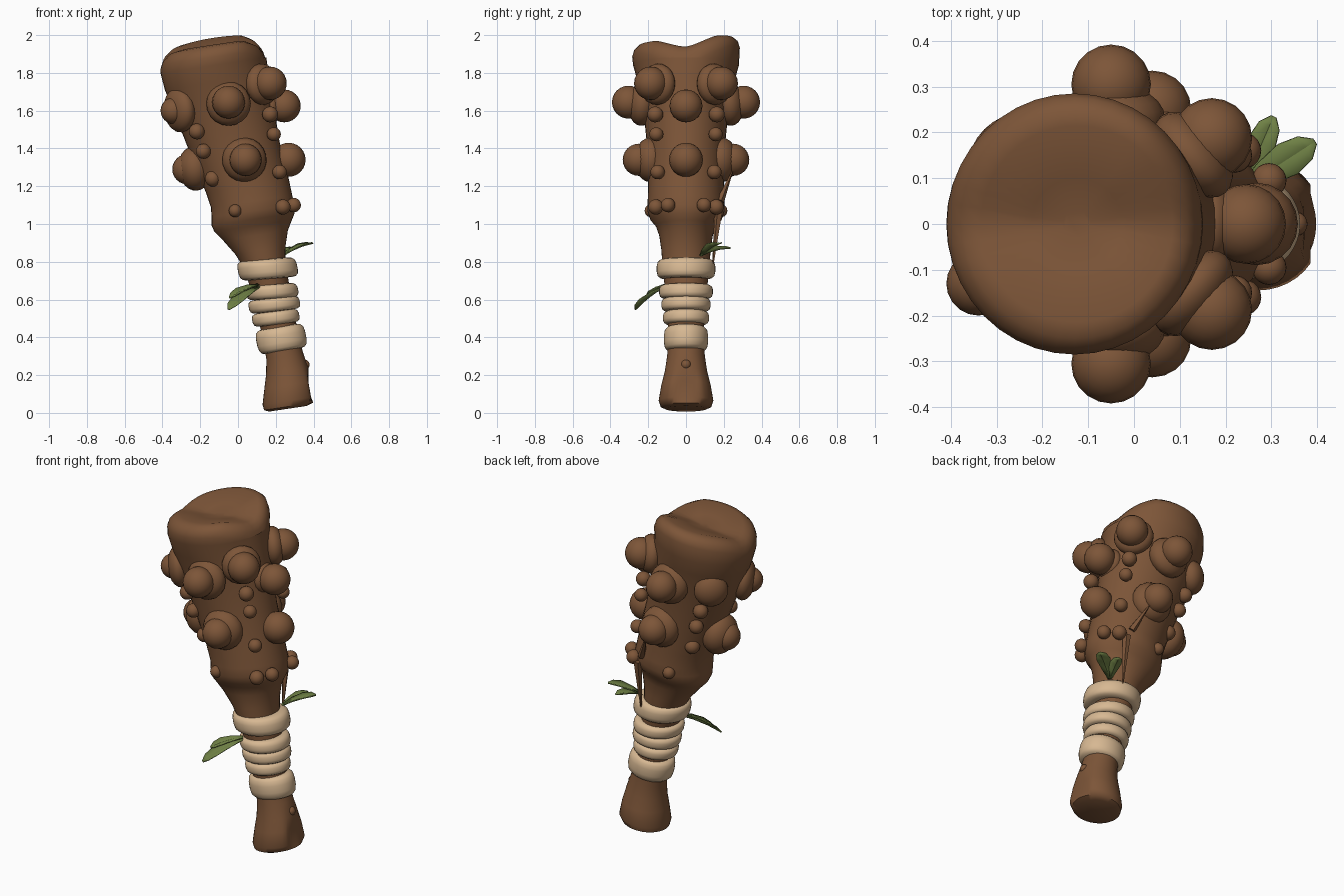
import bpy, bmesh, math
from mathutils import Vector


def material(name, col):
    m = bpy.data.materials.new(name)
    m.diffuse_color = (*col, 1)
    return m


WOOD = material("brown wood", (0.205, 0.092, 0.040))
CLOTH = material("tan wrapping", (0.68, 0.48, 0.29))
LEAF = material("leaf green", (0.16, 0.22, 0.06))


def finish(bm, name, mat, angle=45):
    bmesh.ops.recalc_face_normals(bm, faces=bm.faces)
    me = bpy.data.meshes.new(name)
    bm.to_mesh(me)
    bm.free()
    ob = bpy.data.objects.new(name, me)
    bpy.context.collection.objects.link(ob)
    me.materials.append(mat)
    bpy.ops.object.select_all(action='DESELECT')
    ob.select_set(True)
    bpy.context.view_layer.objects.active = ob
    bpy.ops.object.shade_smooth_by_angle(angle=math.radians(angle))
    return ob


def loft(name, rings, mat, k, shape=None, n=40):
    """Skin through leaning ellipses (z, centre x, radius x, radius y)."""
    bm = bmesh.new()
    loops = []
    for z, cx, rx, ry in rings:
        loop = []
        for i in range(n):
            a = 2 * math.pi * i / n
            p = Vector((cx + rx * math.cos(a), ry * math.sin(a), z + k * rx * math.cos(a)))
            loop.append(bm.verts.new(shape(p, z) if shape else p))
        loops.append(loop)
    for lo, hi in zip(loops, loops[1:]):
        for i in range(n):
            j = (i + 1) % n
            bm.faces.new((lo[i], lo[j], hi[j], hi[i]))
    bm.faces.new(loops[0])
    bm.faces.new(loops[-1])
    return finish(bm, name, mat)


# Club body: uneven dented top, flat chip on the right of the pommel
def club_shape(p, z):
    if z > 1.85:
        p.z += 0.17 * max(p.y, 0) - 0.35 * max(p.x - 0.02, 0)
        p.z -= 0.02 * math.exp(-(p.y / 0.09) ** 2)
    if z < 0.25:
        p.x = min(p.x, 0.372 + 0.4 * max(0.1 - z, 0))
    return p


loft("club_body", [
    (0.022, 0.265, 0.10, 0.11), (0.034, 0.268, 0.13, 0.135), (0.065, 0.272, 0.142, 0.145),
    (0.15, 0.268, 0.128, 0.13), (0.22, 0.262, 0.113, 0.112), (0.30, 0.248, 0.098, 0.10),
    (0.40, 0.225, 0.092, 0.092), (0.60, 0.185, 0.098, 0.105), (0.78, 0.142, 0.108, 0.125),
    (0.86, 0.118, 0.133, 0.13), (0.94, 0.092, 0.172, 0.142), (0.99, 0.080, 0.205, 0.16),
    (1.025, 0.080, 0.220, 0.19), (1.07, 0.080, 0.220, 0.205), (1.12, 0.072, 0.215, 0.203),
    (1.2, 0.05, 0.22, 0.20), (1.4, -0.015, 0.235, 0.205), (1.6, -0.07, 0.257, 0.225),
    (1.75, -0.112, 0.275, 0.255), (1.84, -0.13, 0.28, 0.28), (1.885, -0.13, 0.279, 0.285),
    (1.918, -0.13, 0.268, 0.275), (1.942, -0.128, 0.245, 0.25), (1.95, -0.125, 0.21, 0.215),
    (1.938, -0.125, 0.10, 0.10), (1.935, -0.125, 0.03, 0.03)], WOOD, 0.15, club_shape)


# Cloth wrapping bands round the handle
def band(i, z, cx, rx, ry, h, k):
    prof = [(-1, 0.04), (-0.92, 0.018), (-0.7, 0.005), (-0.3, 0), (0.3, 0),
            (0.7, 0.005), (0.92, 0.018), (1, 0.04)]
    loft(f"wrap_band_{i}", [(z + h * t, cx - 0.2 * h * t, rx - d, ry - d) for t, d in prof],
         CLOTH, k)


for i, b in enumerate([
        (0.762, 0.157, 0.157, 0.155, 0.052, 0.08), (0.642, 0.18, 0.138, 0.142, 0.038, 0.08),
        (0.573, 0.192, 0.135, 0.13, 0.036, 0.12), (0.503, 0.2, 0.124, 0.122, 0.036, 0.13),
        (0.392, 0.229, 0.13, 0.117, 0.065, 0.17)]):
    band(i + 1, *b)


# Studs: a low round base with a ball on it
def blob(name, pos, r, direction=(0, 0, 1), flat=1.0):
    bm = bmesh.new()
    bmesh.ops.create_uvsphere(bm, u_segments=20, v_segments=12, radius=r)
    rot = Vector((0, 0, 1)).rotation_difference(Vector(direction))
    for v in bm.verts:
        v.co = rot @ Vector((v.co.x, v.co.y, v.co.z * flat)) + Vector(pos)
    finish(bm, name, WOOD)


def stud(name, ball, r, direction, base_r, back=0.07, flat=0.6):
    d = Vector(direction).normalized()
    blob(name + "_ball", ball, r)
    blob(name + "_base", Vector(ball) - d * back, base_r, d, flat)


for s, side in ((-1, "front"), (1, "back")):
    stud(side + "_upper_stud", (-0.05, 0.305 * s, 1.645), 0.087, (0, s, 0.1), 0.118, 0.075, 0.65)
    stud(side + "_lower_stud", (0.04, 0.25 * s, 1.34), 0.085, (0.1, s, 0), 0.118, 0.06, 0.7)
    stud(side + "_corner_stud", (0.17, 0.187 * s, 1.745), 0.088, (0.75, 0.65 * s, 0.1), 0.11, 0.055)
    # small bumps, the same on front and back
    for i, (x, y, z, r) in enumerate([
            (-0.218, 0.172, 1.49, 0.042), (-0.183, 0.163, 1.385, 0.04), (-0.133, 0.13, 1.24, 0.042),
            (-0.015, 0.185, 1.07, 0.034), (0.17, 0.163, 1.58, 0.042), (0.19, 0.157, 1.475, 0.037),
            (0.22, 0.15, 1.275, 0.038), (0.238, 0.16, 1.09, 0.04), (0.295, 0.095, 1.1, 0.038)]):
        blob(f"{side}_bump_{i + 1}", (x, y * s, z), r)

stud("right_upper_stud", (0.245, 0, 1.625), 0.087, (1, 0, 0.1), 0.085)
stud("right_lower_stud", (0.268, 0, 1.34), 0.09, (1, 0, 0.1), 0.09)
stud("left_lower_stud", (-0.268, 0, 1.29), 0.08, (-1, 0, -0.1), 0.118, 0.04, 0.75)
stud("left_front_stud", (-0.34, -0.13, 1.6), 0.07, (-0.85, -0.5, -0.1), 0.12, 0.035, 0.55)
blob("left_back_stud", (-0.28, 0.16, 1.63), 0.095, (-0.7, 0.7, 0), 0.7)
blob("pommel_knot", (0.352, 0, 0.255), 0.027)


# Leaves: thin blades folded along the midrib
def leaf(name, root, tip, width, up):
    root, tip, up = Vector(root), Vector(tip), Vector(up)
    side = (tip - root).cross(up).normalized() * width / 2
    nrm = side.cross(tip - root).normalized()
    bm = bmesh.new()
    rows = []
    for t, w in ((0, 0.25), (0.3, 0.7), (0.65, 1), (0.88, 0.75), (1, 0.15)):
        c = root.lerp(tip, t) + nrm * 0.01 * math.sin(math.pi * t)
        rows.append([bm.verts.new(c + side * w * q + nrm * 0.012 * abs(q) * w) for q in (-1, 0, 1)])
    for a, b in zip(rows, rows[1:]):
        for i in (0, 1):
            bm.faces.new((a[i], a[i + 1], b[i + 1], b[i]))
    ob = finish(bm, name, LEAF, 20)
    ob.modifiers.new("thickness", 'SOLIDIFY').thickness = 0.006


leaf("front_leaf_long", (0.11, -0.11, 0.67), (-0.05, -0.268, 0.55), 0.08, (-0.2, -0.5, 1))
leaf("front_leaf_short", (0.11, -0.11, 0.68), (-0.045, -0.2, 0.61), 0.06, (-0.2, -0.5, 1))
leaf("back_leaf_long", (0.24, 0.08, 0.835), (0.395, 0.18, 0.9), 0.075, (-0.3, -0.2, 1))
leaf("back_leaf_short", (0.24, 0.08, 0.835), (0.305, 0.235, 0.875), 0.06, (-0.2, -0.2, 1))


# Splinters peeling off the back right
def splinter(name, a, b, r):
    a, b = Vector(a), Vector(b)
    bm = bmesh.new()
    bmesh.ops.create_cone(bm, segments=5, radius1=r, radius2=0.002, depth=(b - a).length,
                          cap_ends=True)
    rot = Vector((0, 0, 1)).rotation_difference(b - a)
    for v in bm.verts:
        v.co = rot @ v.co + (a + b) / 2
    finish(bm, name, WOOD, 20)


splinter("splinter_low", (0.2, 0.175, 1.08), (0.2, 0.14, 0.76), 0.024)
splinter("splinter_high", (0.17, 0.18, 1.12), (0.09, 0.25, 1.29), 0.022)
